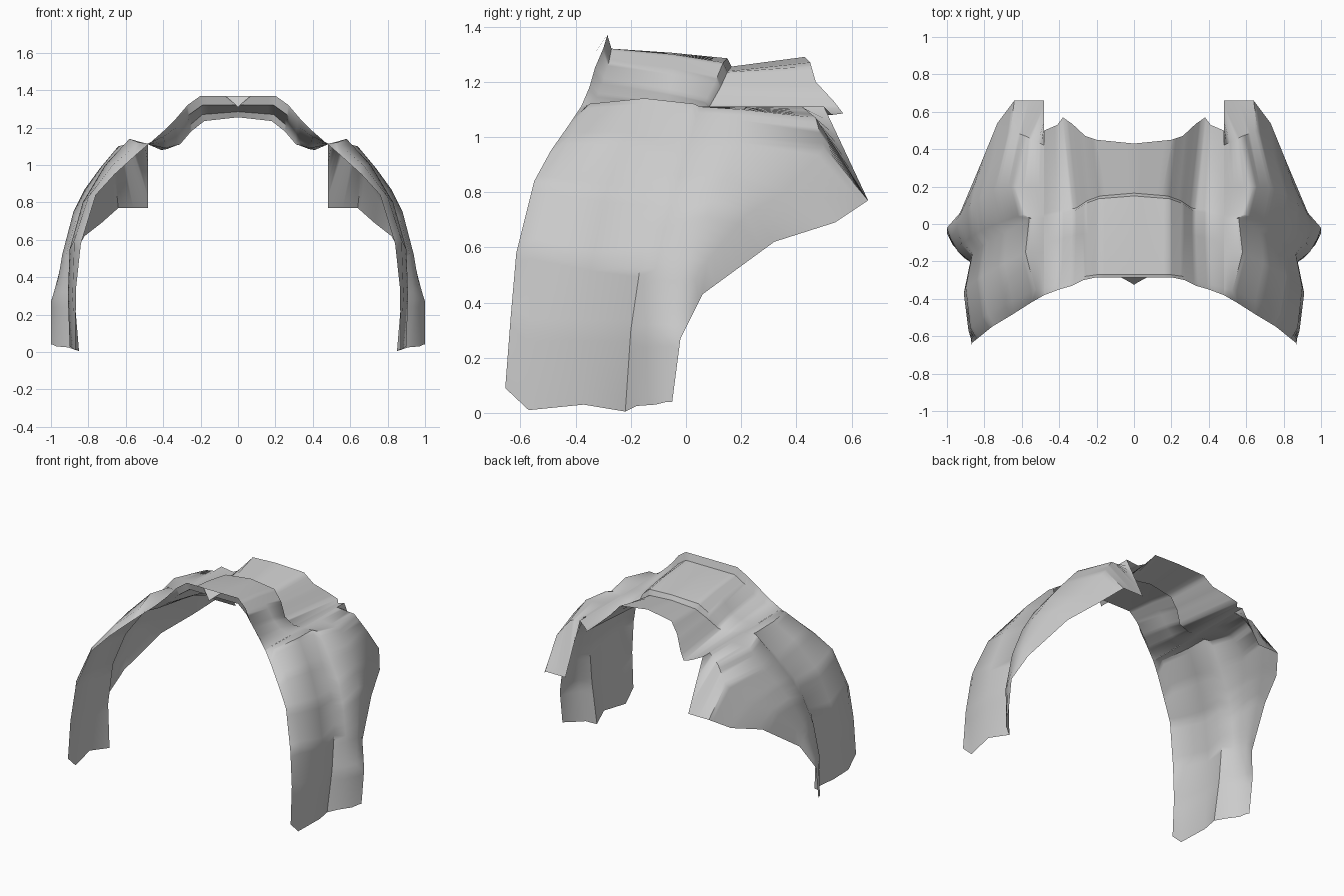
import bpy
import bmesh
import math
from mathutils import Vector

default_cube = bpy.data.objects.get("Cube")
if default_cube:
    bpy.data.objects.remove(default_cube, do_unlink=True)

# Single plain grey for the whole shell
grey = bpy.data.materials.new("plain_grey")
grey.use_nodes = True
shade = (0.6, 0.6, 0.6, 1)
grey.diffuse_color = shade
grey.node_tree.nodes["Principled BSDF"].inputs["Base Color"].default_value = shade


def resample(rail, segments):
    """Spread evenly indexed samples along a rail, keeping its corners."""
    points = [Vector(p) for p in rail]
    spans = len(points) - 1
    samples = []
    for step in range(segments + 1):
        position = step * spans / segments
        index = min(int(position + 1e-6), spans - 1)
        samples.append(points[index].lerp(points[index + 1], position - index))
    return samples


def loft(name, rails, segments):
    """Skin a half sheet across its rails and mirror it to the other side."""
    bm = bmesh.new()
    grid = [[bm.verts.new(p) for p in resample(rail, segments)] for rail in rails]
    for first, second in zip(grid, grid[1:]):
        for k in range(segments):
            bm.faces.new((first[k], first[k + 1], second[k + 1], second[k]))
    mesh = bpy.data.meshes.new(name)
    bm.to_mesh(mesh)
    bm.free()
    mesh.materials.append(grey)

    sheet = bpy.data.objects.new(name, mesh)
    bpy.context.collection.objects.link(sheet)
    mirror = sheet.modifiers.new("mirror", "MIRROR")
    mirror.use_axis[0] = True
    mirror.use_clip = True
    mirror.merge_threshold = 0.0005

    bpy.ops.object.select_all(action="DESELECT")
    bpy.context.view_layer.objects.active = sheet
    sheet.select_set(True)
    bpy.ops.object.shade_smooth_by_angle(angle=math.radians(50))
    return sheet


# Side panel: rails run from the shoulder seam down to the hem
front_edge = [(.48, -.38, 1.11), (.55, -.42, 1.05), (.66, -.49, .95),
              (.76, -.55, .84), (.84, -.615, .58), (.865, -.635, .35),
              (.87, -.655, .09)]
front_crease = [(.48, -.35, 1.115), (.53, -.35, 1.12), (.67, -.42, 1),
                (.8, -.49, .83), (.875, -.555, .6), (.885, -.57, .3),
                (.87, -.57, .01)]
front_bulge = [(.48, -.15, 1.11), (.58, -.15, 1.14), (.71, -.22, 1),
               (.83, -.29, .8), (.9, -.34, .55), (.91, -.37, .3),
               (.9, -.37, .03)]
groove = [(.48, .03, 1.11), (.56, .03, 1.12), (.69, -.05, .95),
          (.8, -.11, .78), (.865, -.16, .57), (.875, -.2, .3),
          (.85, -.22, .005)]
rear_ridge = [(.48, .05, 1.11), (.6, .05, 1.11), (.71, .01, .97),
              (.81, -.03, .83), (.87, -.07, .7), (.92, -.11, .52),
              (.94, -.15, .28), (.91, -.18, .025)]
rear_middle = [(.48, .2, 1.11), (.64, .2, 1.1), (.74, .19, .98),
               (.82, .15, .87), (.88, .09, .75), (.94, -.01, .52),
               (.98, -.08, .28), (.97, -.11, .03)]
rear_fold = [(.48, .42, 1.11), (.58, .47, 1.07), (.66, .5, .96),
             (.76, .36, .8), (.85, .22, .72), (.93, .05, .52),
             (.995, -.04, .28), (.99, -.07, .04)]
rear_edge = [(.48, .5, 1.11), (.48, .66, .77), (.64, .66, .77),
             (.73, .54, .69), (.82, .32, .62), (.93, .06, .43),
             (1, -.02, .27), (1, -.05, .04)]

loft("side_panels",
     [front_edge, front_crease, front_bulge, groove,
      rear_ridge, rear_middle, rear_fold, rear_edge], segments=42)

# Top bridge: rails run from the centre line out to the shoulder seam
lip = [(0, -.285, 1.37), (.2, -.285, 1.37), (.27, -.3, 1.32),
       (.33, -.33, 1.25), (.4, -.35, 1.18), (.48, -.38, 1.11)]
lip_base = [(0, -.27, 1.32), (.19, -.27, 1.32), (.26, -.28, 1.27),
            (.33, -.3, 1.2), (.4, -.32, 1.15), (.48, -.34, 1.115)]
crown = [(0, -.05, 1.305), (.19, -.05, 1.3), (.26, -.05, 1.24),
         (.32, -.06, 1.16), (.39, -.08, 1.12), (.48, -.1, 1.11)]
step_top = [(0, .15, 1.285), (.19, .135, 1.27), (.26, .11, 1.21),
            (.32, .07, 1.13), (.39, .06, 1.1), (.48, .04, 1.11)]
step_foot = [(0, .165, 1.255), (.18, .15, 1.235), (.25, .125, 1.18),
             (.31, .085, 1.11), (.39, .075, 1.09), (.48, .055, 1.11)]
back_edge = [(0, .43, 1.29), (.2, .45, 1.27), (.26, .47, 1.2),
             (.33, .535, 1.13), (.38, .57, 1.085), (.41, .53, 1.08),
             (.48, .5, 1.11)]

loft("top_bridge",
     [lip, lip_base, crown, step_top, step_foot, back_edge], segments=30)

# Small pointed tab at the middle of the front lip
loft("front_tab",
     [[(0, -.325, 1.31), (.01, -.318, 1.32)],
      [(0, -.285, 1.37), (.07, -.285, 1.37)]], segments=1)
